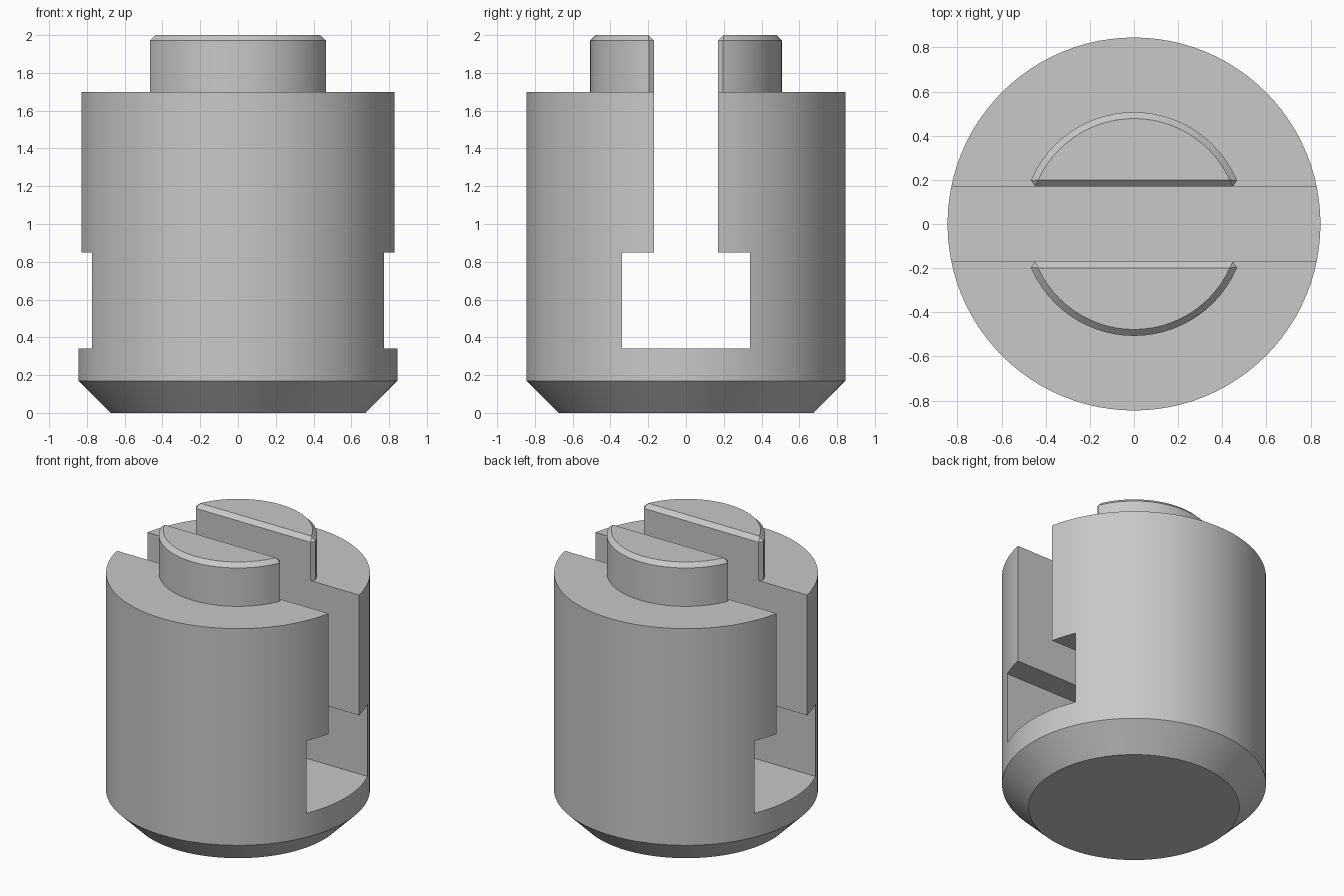
import bpy, bmesh
from math import asin, cos, sin, pi, radians

cube = bpy.data.objects.get("Cube")
if cube:
    bpy.data.objects.remove(cube, do_unlink=True)

RADIUS, BASE_RADIUS, CHAMFER_TOP, SHOULDER = 0.845, 0.675, 0.17, 1.7
SLOT, POCKET, FLOOR, CEILING = 0.17, 0.34, 0.34, 0.85
BOSS_RADIUS, TOP, EDGE = 0.507, 2.0, 0.032
SEGMENTS = 96

metal = bpy.data.materials.new("plain grey")
metal.use_nodes = True
metal.diffuse_color = (0.58, 0.58, 0.58, 1)
metal.node_tree.nodes["Principled BSDF"].inputs["Base Color"].default_value = metal.diffuse_color


def make_object(name, bm):
    bmesh.ops.recalc_face_normals(bm, faces=bm.faces)
    mesh = bpy.data.meshes.new(name)
    bm.to_mesh(mesh)
    bm.free()
    mesh.materials.append(metal)
    obj = bpy.data.objects.new(name, mesh)
    bpy.context.collection.objects.link(obj)
    return obj


def activate(obj):
    bpy.ops.object.select_all(action='DESELECT')
    obj.select_set(True)
    bpy.context.view_layer.objects.active = obj


def prism(points, direction):
    """Extrude a closed outline along a direction."""
    bm = bmesh.new()
    face = bm.faces.new([bm.verts.new(p) for p in points])
    out = bmesh.ops.extrude_face_region(bm, geom=[face], use_keep_orig=True)
    moved = [g for g in out["geom"] if isinstance(g, bmesh.types.BMVert)]
    bmesh.ops.translate(bm, verts=moved, vec=direction)
    bmesh.ops.recalc_face_normals(bm, faces=bm.faces)
    return bm


# Round body with a chamfered foot
bm = bmesh.new()
rings = []
for r, z in [(BASE_RADIUS, 0), (RADIUS, CHAMFER_TOP), (RADIUS, SHOULDER)]:
    rings.append([bm.verts.new((r * cos(2 * pi * i / SEGMENTS), r * sin(2 * pi * i / SEGMENTS), z))
                  for i in range(SEGMENTS)])
for low, high in zip(rings, rings[1:]):
    for i in range(SEGMENTS):
        j = (i + 1) % SEGMENTS
        bm.faces.new((low[i], low[j], high[j], high[i]))
bm.faces.new(rings[0])
bm.faces.new(rings[-1])
body = make_object("body", bm)

# T-shaped slot running through the body from side to side
half = [(POCKET, FLOOR), (POCKET, CEILING), (SLOT, CEILING), (SLOT, TOP)]
outline = half + [(-y, z) for y, z in reversed(half)]
cutter = make_object("slot_cutter", prism([(-1, y, z) for y, z in outline], (2, 0, 0)))
cutter.hide_render = True
cut = body.modifiers.new("slot", 'BOOLEAN')
cut.operation = 'DIFFERENCE'
cut.solver = 'EXACT'
cut.object = cutter
activate(body)
bpy.ops.object.modifier_apply(modifier=cut.name)
bpy.data.objects.remove(cutter, do_unlink=True)


def make_boss(name, side):
    """Half-round boss beside the slot, bevelled on top and at both corners."""
    start = asin(SLOT / BOSS_RADIUS)
    steps = 28
    angles = [start + (pi - 2 * start) * i / steps for i in range(steps + 1)]
    points = [(BOSS_RADIUS * cos(a), side * BOSS_RADIUS * sin(a), SHOULDER) for a in angles]
    bm = prism(points, (0, 0, TOP - SHOULDER))
    edges = []
    for e in bm.edges:
        a, b = (v.co for v in e.verts)
        on_top = min(a.z, b.z) > TOP - 0.001
        corner = abs(a.z - b.z) > 0.1 and abs(a.y) < SLOT + 0.001
        if on_top or corner:
            edges.append(e)
    bmesh.ops.bevel(bm, geom=edges, offset=EDGE, offset_type='OFFSET', segments=1,
                    profile=0.5, affect='EDGES', clamp_overlap=True)
    # Open the hidden underside where the boss meets the shoulder
    under = [f for f in bm.faces if f.calc_center_median().z < SHOULDER + 0.001]
    bmesh.ops.delete(bm, geom=under, context='FACES_ONLY')
    return make_object(name, bm)


parts = [body, make_boss("front_boss", -1), make_boss("back_boss", 1)]
for part in parts:
    activate(part)
    bpy.ops.object.shade_smooth_by_angle(angle=radians(30))
